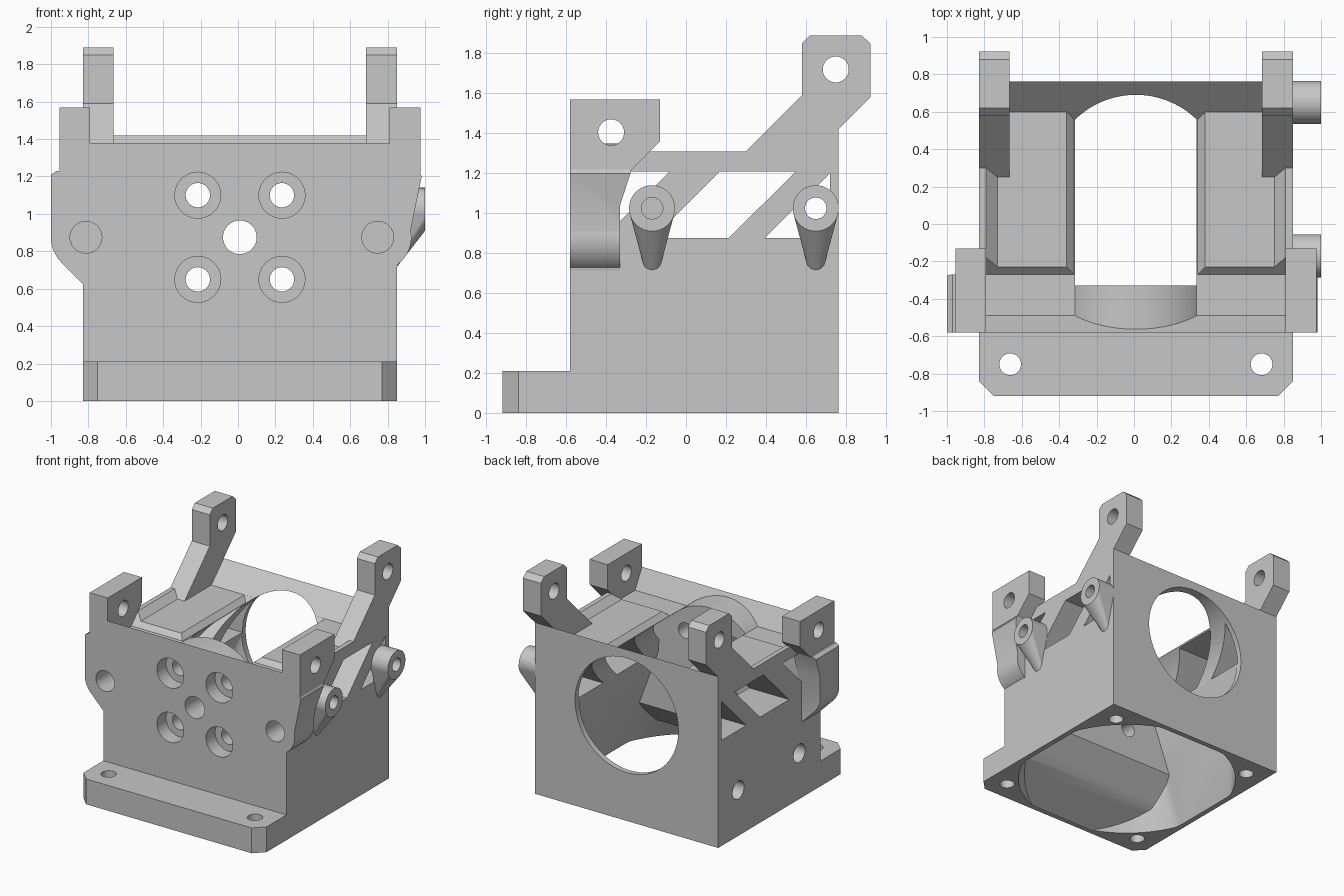
import bpy, bmesh, math
from mathutils import Vector

if "Cube" in bpy.data.objects:
    bpy.data.objects.remove(bpy.data.objects["Cube"], do_unlink=True)

CX, CZ = 0.01, 0.875          # mirror plane and bore height
FRONT, BACK = -0.58, 0.763
BORE = 0.474
SHADE = (0.57, 0.57, 0.57, 1)

grey = bpy.data.materials.new("plain grey")
grey.use_nodes = True
grey.diffuse_color = SHADE
grey.node_tree.nodes["Principled BSDF"].inputs["Base Color"].default_value = SHADE


def place(axis, u, v, w):
    """Put profile point (u, v) at distance w along the axis."""
    return Vector({"x": (w, u, v), "y": (u, w, v), "z": (u, v, w)}[axis])


def finish(name, bm):
    bmesh.ops.recalc_face_normals(bm, faces=bm.faces)
    mesh = bpy.data.meshes.new(name)
    bm.to_mesh(mesh)
    bm.free()
    mesh.materials.append(grey)
    ob = bpy.data.objects.new(name, mesh)
    bpy.context.collection.objects.link(ob)
    return ob


def prism(name, axis, pts, a, b):
    bm = bmesh.new()
    face = bm.faces.new([bm.verts.new(place(axis, u, v, a)) for u, v in pts])
    new = bmesh.ops.extrude_face_region(bm, geom=[face])["geom"]
    shift = place(axis, 0, 0, b - a)
    bmesh.ops.translate(bm, vec=shift, verts=[g for g in new if isinstance(g, bmesh.types.BMVert)])
    return finish(name, bm)


def arc(u, v, r, start=0, end=360, n=64):
    count = n if end - start == 360 else n + 1
    angles = [math.radians(start + (end - start) * i / n) for i in range(count)]
    return [(u + r * math.cos(t), v + r * math.sin(t)) for t in angles]


def rod(axis, u, v, r, a, b, name="cutter"):
    return prism(name, axis, arc(u, v, r, n=96 if r > 0.3 else 40), a, b)


def hull(name, points):
    bm = bmesh.new()
    for p in points:
        bm.verts.new(p)
    out = bmesh.ops.convex_hull(bm, input=bm.verts)
    bmesh.ops.delete(bm, geom=list({g for g in out["geom_interior"] if isinstance(g, bmesh.types.BMVert)}),
                     context="VERTS")
    bmesh.ops.dissolve_limit(bm, angle_limit=0.001, verts=bm.verts, edges=bm.edges)
    return finish(name, bm)


def combine(target, others, operation="DIFFERENCE"):
    for other in others:
        mod = target.modifiers.new("combine", "BOOLEAN")
        mod.operation, mod.solver, mod.object = operation, "EXACT", other
        bpy.context.view_layer.objects.active = target
        bpy.ops.object.modifier_apply(modifier=mod.name)
        bpy.data.objects.remove(other, do_unlink=True)


def span(side, a, b):
    """Mirror an x range about the centre plane."""
    return sorted((CX + side * a, CX + side * b))


def smooth(ob):
    bpy.ops.object.select_all(action="DESELECT")
    ob.select_set(True)
    bpy.context.view_layer.objects.active = ob
    bpy.ops.object.shade_smooth_by_angle(angle=math.radians(30))


# Main body and base flange
body = prism("body", "x", [(FRONT, 0), (BACK, 0), (BACK, 1.42), (0.6, 1.26), (-0.23, 1.26),
                           (-0.27, 1.22), (-0.49, 1.22), (FRONT, 1.38)], *span(1, -0.84, 0.84))
left, right = span(1, -0.84, 0.84)
flange = prism("flange", "z", [(left, -0.5), (left, -0.84), (left + 0.08, -0.92),
                               (right - 0.08, -0.92), (right, -0.84), (right, -0.5)], 0, 0.21)
combine(body, [flange], "UNION")

# Air duct from the rounded square inlet, ramped under the front wall
rim = [(CX + max(-0.8, min(0.8, x)), -0.08 + max(-0.8, min(0.8, y)), -0.01)
       for x, y in arc(0, 0, 0.86, n=96)]
top = [(CX + sx * 0.469, y, CZ) for sx in (-1, 1) for y in (-0.33, 0.715)]
duct = hull("cutter", rim + top)
ramp = prism("cutter", "x", [(-0.9, -0.1), (-0.88, 0), (-0.54, 0.17), (-0.33, 0.39),
                             (-0.33, 1), (1, 1), (1, -0.1)], -1, 1)
combine(duct, [ramp], "INTERSECT")
combine(body, [duct, rod("y", CX, CZ, BORE, -0.33, 0.9)])

# Lattice windows through both sides
low, high = 0.876, 1.21
for pts in ([(-0.33, 0.96), (-0.08, high), (-0.33, high)],
            [(-0.165, low), (0.215, low), (0.55, high), (0.17, high)],
            [(0.395, low), (0.72, low), (0.72, 1.2)]):
    combine(body, [prism("cutter", "x", pts, -1.2, 1.2)])

# Edge chamfers of the two roof strips beside the bore slot
for s in (-1, 1):
    section = [(0.33, 1.22), (0.37, 1.26), (0.37, 1.3), (0.2, 1.3), (0.2, 1.22)]
    combine(body, [hull("cutter", [(CX + s * u, y, z) for u, z in section for y in (-0.28, z - 0.661)])])

# Disc behind the front wall
disc = rod("y", CX, CZ, BORE, -0.575, -0.33, "front_disc")


# Front face holes
def front_cutters():
    cuts = [rod("y", CX, CZ, 0.09, -1, -0.2)]
    for sx in (-1, 1):
        for sz in (-1, 1):
            u, v = CX + sx * 0.225, CZ + sz * 0.225
            cuts += [rod("y", u, v, 0.065, -1, -0.2), rod("y", u, v, 0.123, -1, -0.46)]
    return cuts


for part in (body, disc):
    combine(part, front_cutters())

# Side lugs on the front wall, tapered at the back, each with a blind hole
lugs = {
    "right_lug": (-0.813, [(-0.79, 1.22), (-0.97, 1.23), (-1.0, 1.21)]
                  + arc(-0.81, CZ, 0.19, 180, 225, 12) + [(-0.83, 0.625), (-0.79, 0.625)]),
    "left_lug": (0.747, [(0.8, 1.22), (0.972, 1.22), (0.982, 1.2)]
                 + arc(0.747, CZ, 0.18, -54, 12, 14)[::-1] + [(0.85, 0.71), (0.8, 0.71)]),
}
for name, (hx, pts) in lugs.items():
    lug = prism(name, "y", pts, FRONT, -0.27)
    combine(lug, [prism("cutter", "x", [(-0.33, 0.5), (-0.2, 0.5), (-0.2, 1.3), (-0.25, 1.3),
                                        (-0.275, 1.21), (-0.33, 1.04)], -1.2, 1.2)])
    for part in (lug, body):
        combine(part, [rod("y", hx, CZ, 0.085, -1, -0.36)])
    smooth(lug)

# Mounting holes in the base and blind holes in the right wall
for s in (-1, 1):
    for y in (-0.75, 0.59):
        combine(body, [rod("z", CX + s * 0.672, y, 0.058, -0.1, 0.3)])
for y in (0.5, -0.3):
    combine(body, [rod("x", y, 0.38, 0.075, -1, -0.68)])

# Ears, rear arms and top rails on each side
for s, word in ((-1, "right"), (1, "left")):
    ear = prism(word + "_ear", "x", [(FRONT, 1.57), (-0.13, 1.57), (-0.13, 1.36), (-0.27, 1.22),
                                     (FRONT, 1.22)], *span(s, 0.8, 0.965))
    combine(ear, [rod("x", -0.375, 1.405, 0.065, -1.2, 1.2)])
    arm = prism(word + "_arm", "x", [(0.25, 1.23), (0.25, 1.26), (0.58, 1.59), (0.58, 1.85), (0.62, 1.89),
                                     (0.88, 1.89), (0.923, 1.85), (0.923, 1.58), (BACK, 1.42), (BACK, 1.23)],
                *span(s, 0.675, 0.84))
    combine(arm, [rod("x", 0.75, 1.72, 0.065, -1.2, 1.2)])
    section = [(0.84, 1.23), (0.74, 1.23), (0.74, 1.26), (0.8, 1.31), (0.84, 1.31)]
    hull(word + "_rail", [(CX + s * u, y, z) for u, z in section for y in (z - 1.49, 0.35)])
    for part in (ear, arm):
        smooth(part)

# Tapered bosses on the left wall
for y, word in ((-0.17, "front"), (0.65, "rear")):
    points = [(x, u, v) for x in (0.845, 1.0) for u, v in arc(y, 1.025, 0.115, n=48)]
    points += [(0.845, u, v) for u, v in arc(y, 0.755, 0.045, n=32)]
    boss = hull(word + "_boss", points)
    for part in (boss, body):
        combine(part, [rod("x", y, 1.025, 0.054, 0.7, 1.2)])
    smooth(boss)

smooth(body)
smooth(disc)
